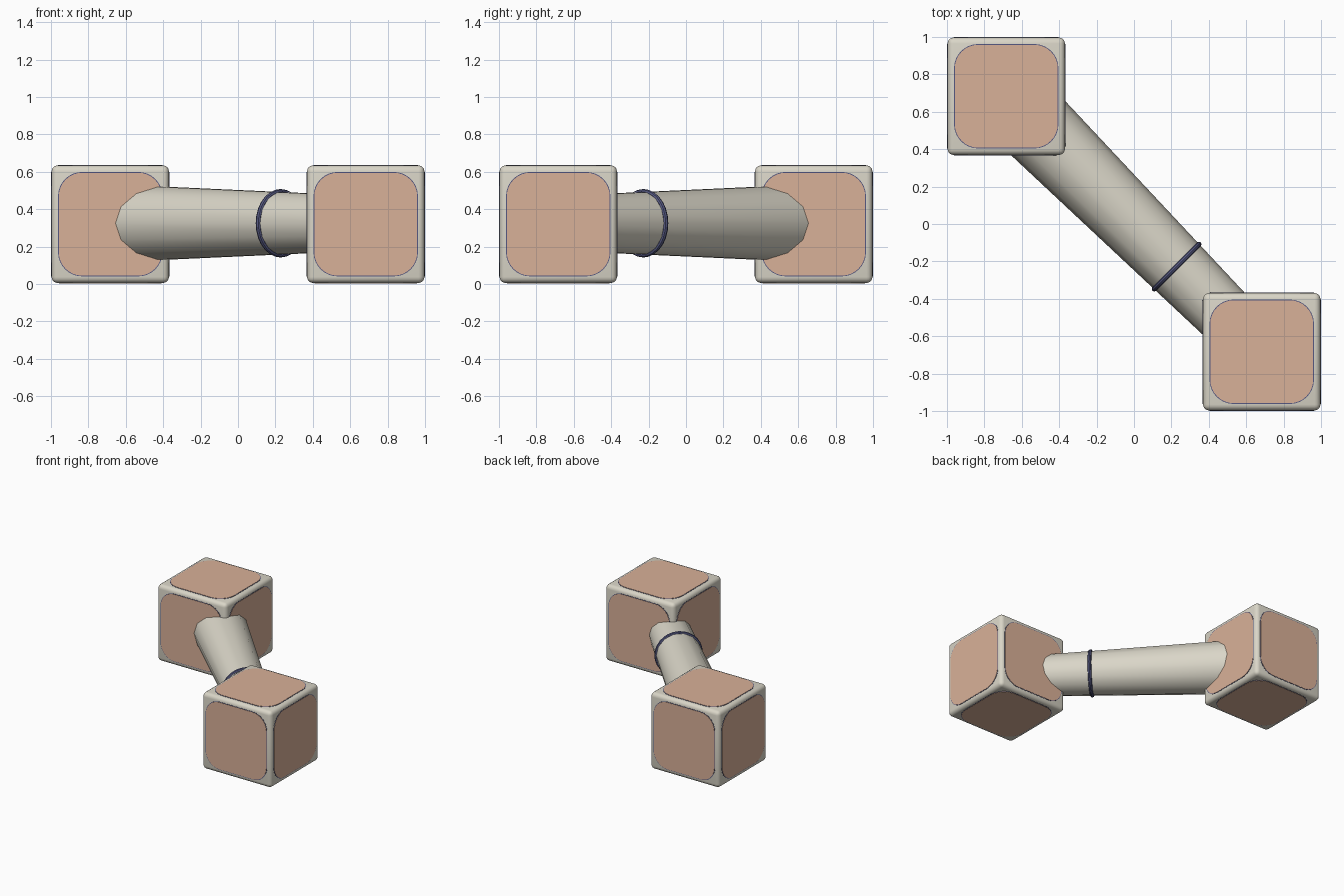
import bpy, bmesh
from math import sin, cos, pi, radians
from mathutils import Vector, Matrix

if "Cube" in bpy.data.objects:
    bpy.data.objects.remove(bpy.data.objects["Cube"])


def material(name, rgb):
    m = bpy.data.materials.new(name)
    lin = [(c / 255 / 12.92) if c < 11 else ((c / 255 + 0.055) / 1.055) ** 2.4 for c in rgb]
    m.diffuse_color = (*lin, 1)
    m.use_nodes = True
    m.node_tree.nodes["Principled BSDF"].inputs["Base Color"].default_value = m.diffuse_color
    return m


CREAM = material("cream", (218, 214, 200))
PEACH = material("peach", (217, 177, 152))
NAVY = material("navy", (86, 89, 130))


def finish(name, bm, mat):
    bmesh.ops.recalc_face_normals(bm, faces=bm.faces[:])
    me = bpy.data.meshes.new(name)
    bm.to_mesh(me)
    bm.free()
    for p in me.polygons:
        p.use_smooth = True
    me.set_sharp_from_angle(angle=radians(32))
    me.materials.append(mat)
    ob = bpy.data.objects.new(name, me)
    bpy.context.collection.objects.link(ob)
    return ob


def cube_block(name, centre, half, bevel):
    bm = bmesh.new()
    bmesh.ops.create_cube(bm, size=2 * half, matrix=Matrix.Translation(centre))
    bmesh.ops.bevel(bm, geom=bm.edges[:], offset=bevel, segments=4,
                    profile=0.5, affect='EDGES')
    return finish(name, bm, CREAM)


def face_plates(name, centre, half, radius, low, high, mat):
    """One thin rounded-square plate on each of the six cube sides."""
    bm = bmesh.new()
    outline = []
    for q, (sx, sy) in enumerate([(1, 1), (-1, 1), (-1, -1), (1, -1)]):
        for i in range(9):
            a = (q + i / 8) * pi / 2
            outline.append((sx * (half - radius) + radius * cos(a),
                            sy * (half - radius) + radius * sin(a)))
    for axis in range(3):
        for side in (-1, 1):
            n = Vector([side if k == axis else 0 for k in range(3)])
            rot = n.to_track_quat('Z', 'Y')
            rings = [[bm.verts.new(centre + rot @ Vector((x, y, h))) for x, y in outline]
                     for h in (low, high)]
            bm.faces.new(rings[0][::-1])
            bm.faces.new(rings[1])
            for i in range(len(outline)):
                j = (i + 1) % len(outline)
                bm.faces.new((rings[0][i], rings[0][j], rings[1][j], rings[1][i]))
    return finish(name, bm, mat)


def diagonal_lathe(name, profile, sides, closed, mat):
    """Spin (distance, radius) points around the diagonal between the cubes."""
    along = Vector((1, -1, 0)).normalized()
    across = Vector((1, 1, 0)).normalized()
    up = Vector((0, 0, 1))
    bm = bmesh.new()
    rings = []
    for d, r in profile:
        c = Vector((0, 0, 0.325)) + along * d
        rings.append([bm.verts.new(c + r * (across * cos(2 * pi * i / sides)
                                            + up * sin(2 * pi * i / sides)))
                      for i in range(sides)])
    pairs = list(zip(rings, rings[1:]))
    if closed:
        pairs.append((rings[-1], rings[0]))
    else:
        bm.faces.new(rings[0])
        bm.faces.new(rings[-1])
    for a, b in pairs:
        for i in range(sides):
            j = (i + 1) % sides
            bm.faces.new((a[i], a[j], b[j], b[i]))
    return finish(name, bm, mat)


# Two rounded cubes with trimmed panels on every side
for label, s in (("back", -1), ("front", 1)):
    c = Vector((0.683 * s, -0.683 * s, 0.32))
    cube_block(label + "_cube", c, 0.314, 0.032)
    face_plates(label + "_panel_trim", c, 0.279, 0.128, 0.31, 0.3155, NAVY)
    face_plates(label + "_panels", c, 0.275, 0.125, 0.312, 0.3175, PEACH)

# Tapered bar joining the cubes
R2 = 2 ** 0.5
diagonal_lathe("tapered_bar", [(-0.6 * R2, 0.209), (0.6 * R2, 0.153)], 14, False, CREAM)

# Thin ring around the bar
ring = [(0.228 * R2 + 0.014 * cos(2 * pi * k / 8), 0.169 + 0.014 * sin(2 * pi * k / 8))
        for k in range(8)]
diagonal_lathe("bar_ring", ring, 28, True, NAVY)
